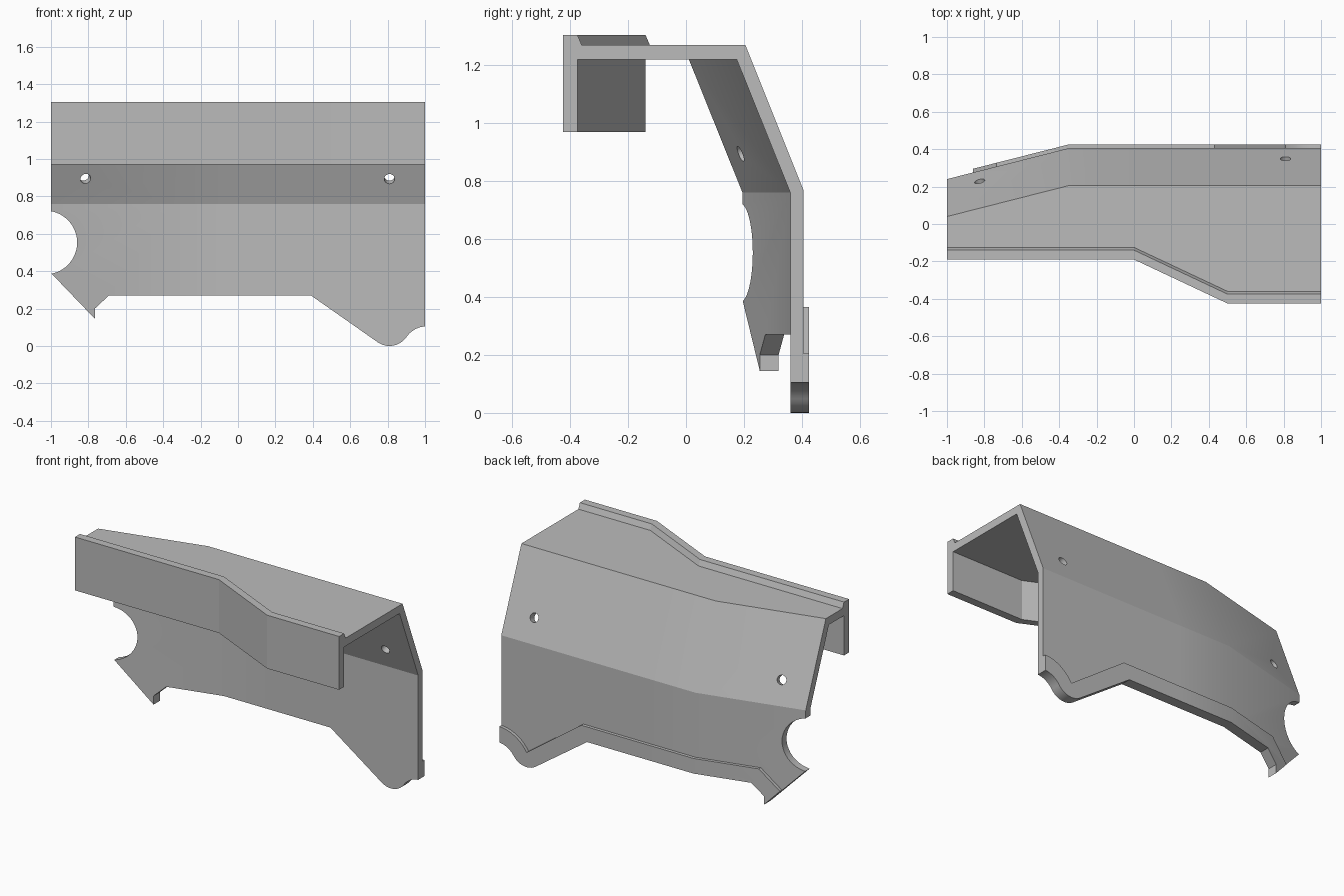
import bpy, bmesh
from math import sin, cos, radians
from mathutils import Vector

cube = bpy.data.objects.get("Cube")
if cube:
    bpy.data.objects.remove(cube, do_unlink=True)

grey = bpy.data.materials.new("plain grey")
grey.use_nodes = True
COLOUR = (0.5, 0.5, 0.5, 1)
grey.diffuse_color = COLOUR
grey.node_tree.nodes["Principled BSDF"].inputs["Base Color"].default_value = COLOUR

# Stations along x: (x, front wall y, back wall shift)
STATIONS = [(-1, -0.19, -0.165), (-0.35, -0.19, 0), (0, -0.19, 0),
            (0.5, -0.425, 0), (1, -0.425, 0)]


def loft(name, rings):
    """Solid skinned through closed rings with equal point counts."""
    bm = bmesh.new()
    loops = [[bm.verts.new(p) for p in ring] for ring in rings]
    n = len(loops[0])
    for a, b in zip(loops, loops[1:]):
        for i in range(n):
            j = (i + 1) % n
            bm.faces.new((a[i], a[j], b[j], b[i]))
    bm.faces.new(loops[0][::-1])
    bm.faces.new(loops[-1])
    bmesh.ops.recalc_face_normals(bm, faces=bm.faces)
    mesh = bpy.data.meshes.new(name)
    bm.to_mesh(mesh)
    bm.free()
    mesh.materials.append(grey)
    obj = bpy.data.objects.new(name, mesh)
    bpy.context.collection.objects.link(obj)
    return obj


def prism(name, outline):
    """Side outline (x, z) extruded through the full depth."""
    return loft(name, [[(x, y, z) for x, z in outline] for y in (-1, 1)])


def rod(name, centre, axis, radius, half, count=32):
    """Cylinder around a given axis."""
    axis = Vector(axis).normalized()
    u = axis.orthogonal().normalized()
    v = axis.cross(u)
    spokes = [radius * (u * cos(t) + v * sin(t))
              for t in (radians(360 * i / count) for i in range(count))]
    return loft(name, [[Vector(centre) + s + axis * h for s in spokes]
                       for h in (-half, half)])


def cut(obj, tool, operation):
    mod = obj.modifiers.new("cut", 'BOOLEAN')
    mod.operation, mod.solver, mod.object = operation, 'EXACT', tool
    bpy.context.view_layer.objects.active = obj
    bpy.ops.object.modifier_apply(modifier=mod.name)
    bpy.data.objects.remove(tool, do_unlink=True)


def arc(cx, cz, r, start, end, steps=10):
    angles = [radians(start + (end - start) * i / steps) for i in range(steps + 1)]
    return [(cx + r * cos(t), cz + r * sin(t)) for t in angles]


# Bent shell: front wall with lip, roof, sloped panel, lower panel
def shell_ring(x, f, b):
    section = [(f, 0.97), (f, 1.305), (f + 0.05, 1.305), (f + 0.065, 1.27),
               (b + 0.205, 1.27), (b + 0.405, 0.77), (b + 0.405, -0.1),
               (b + 0.36, -0.1), (b + 0.36, 0.76), (b + 0.175, 1.22),
               (f + 0.05, 1.22), (f + 0.05, 0.97)]
    return [(x, y, z) for y, z in section]


shell = loft("shell", [shell_ring(*s) for s in STATIONS])

# Lower edge shared by the shell and its rim
lower_edge = [(-0.765, 0.145), (-0.765, 0.2), (-0.69, 0.27), (0.39, 0.27)]
lower_edge += arc(0.81, 0.11, 0.11, 235, 325)
lower_edge += arc(1.01, -0.028, 0.133, 145, 90)
cut(shell, prism("trim", [(-1.1, 1.5), (-1.1, 0.494)] + lower_edge
                 + [(1.1, 0.105), (1.1, 1.5)]), 'INTERSECT')

# Round notch in the side and two screw holes square to the sloped panel
cut(shell, rod("notch", (-1.03, 0, 0.553), (0, 1, 0), 0.17, 1, 48), 'DIFFERENCE')
cut(shell, rod("hole", (0.81, 0.349, 0.91), (0, 1, 0.4), 0.028, 0.1), 'DIFFERENCE')
cut(shell, rod("hole", (-0.825, 0.228, 0.91), (-0.254, 1, 0.4), 0.028, 0.1), 'DIFFERENCE')

# Raised rim behind the lower edge
rim = loft("lower_rim", [[(x, b + y, z) for y, z in
                          ((0.405, -0.1), (0.425, -0.1), (0.425, 0.6), (0.405, 0.6))]
                         for x, f, b in STATIONS])
upper_edge = arc(1.01, -0.028, 0.233, 90, 149) + [(0.43, 0.365), (-0.735, 0.365), (-0.86, 0.245)]
cut(rim, prism("band", lower_edge + upper_edge), 'INTERSECT')

for obj in (shell, rim):
    bpy.ops.object.select_all(action='DESELECT')
    obj.select_set(True)
    bpy.context.view_layer.objects.active = obj
    bpy.ops.object.shade_smooth_by_angle(angle=radians(20))
